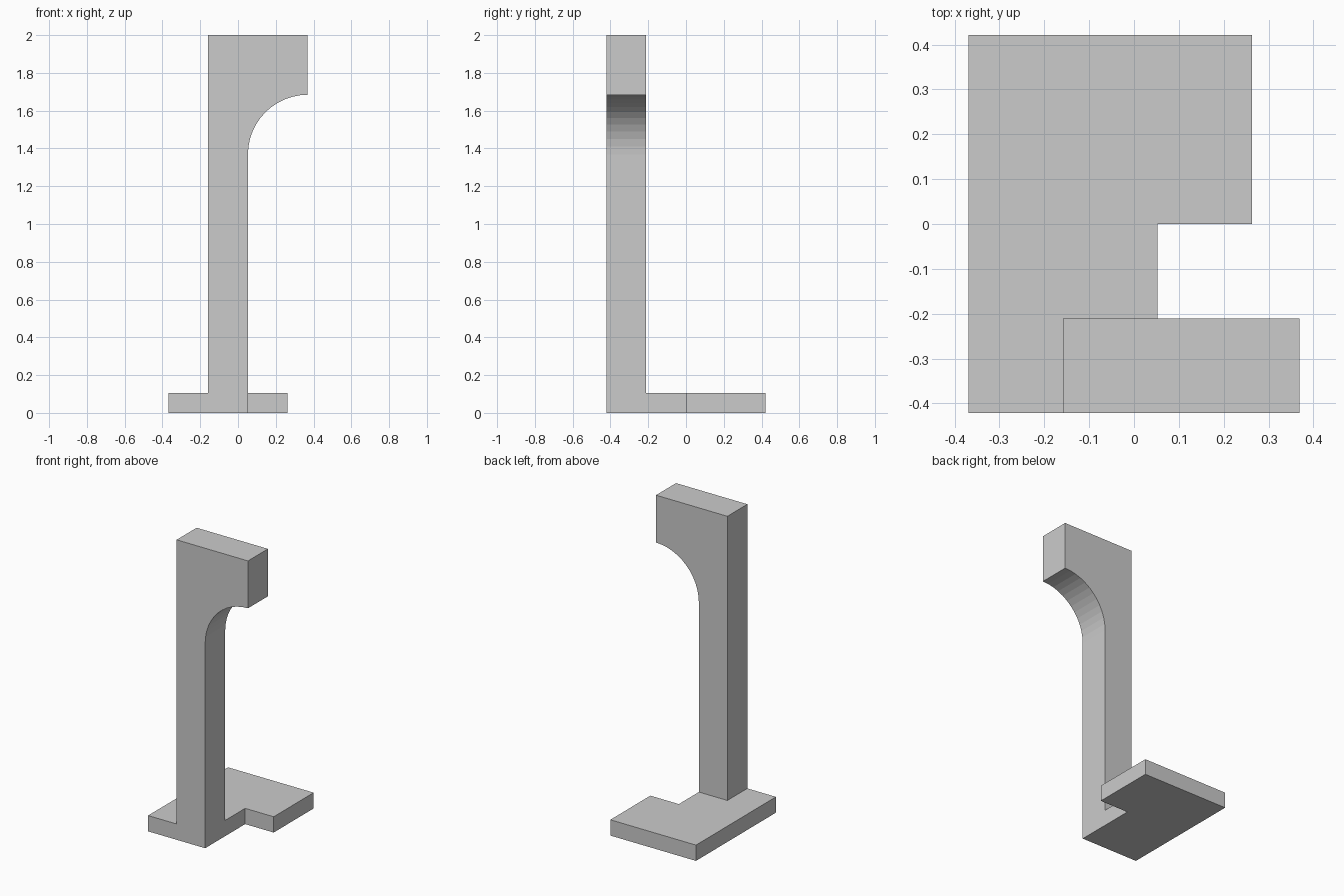
import bpy, bmesh, math
from mathutils import Vector

if "Cube" in bpy.data.objects:
    bpy.data.objects.remove(bpy.data.objects["Cube"])

U = 2 / 19  # base module of the model


def prism(name, outline, offset):
    """Extrude a closed planar outline along the offset vector."""
    bm = bmesh.new()
    face = bm.faces.new([bm.verts.new(p) for p in outline])
    ext = bmesh.ops.extrude_face_region(bm, geom=[face], use_keep_orig=True)
    verts = [g for g in ext["geom"] if isinstance(g, bmesh.types.BMVert)]
    bmesh.ops.translate(bm, verts=verts, vec=Vector(offset))
    bmesh.ops.recalc_face_normals(bm, faces=bm.faces)
    mesh = bpy.data.meshes.new(name)
    bm.to_mesh(mesh)
    bm.free()
    obj = bpy.data.objects.new(name, mesh)
    bpy.context.collection.objects.link(obj)
    return obj


# Foot plate: rectangle with a notched front right corner
plan = [(-3.5, -4), (0.5, -4), (0.5, 0), (2.5, 0), (2.5, 4), (-3.5, 4)]
foot_plate = prism("foot_plate", [(x * U, y * U, 0) for x, y in plan], (0, 0, U))

# Post with top arm and quarter-round bracket, standing on the plate
SEGMENTS = 12
RADIUS = 3
arc = [(3.5 - RADIUS * math.cos(a), 13 + RADIUS * math.sin(a))
       for a in (math.pi / 2 * i / SEGMENTS for i in range(SEGMENTS + 1))]
profile = [(-1.5, 1), (0.5, 1)] + arc + [(3.5, 19), (-1.5, 19)]
post = prism("post_with_arm", [(x * U, -4 * U, z * U) for x, z in profile],
             (0, 2 * U, 0))
